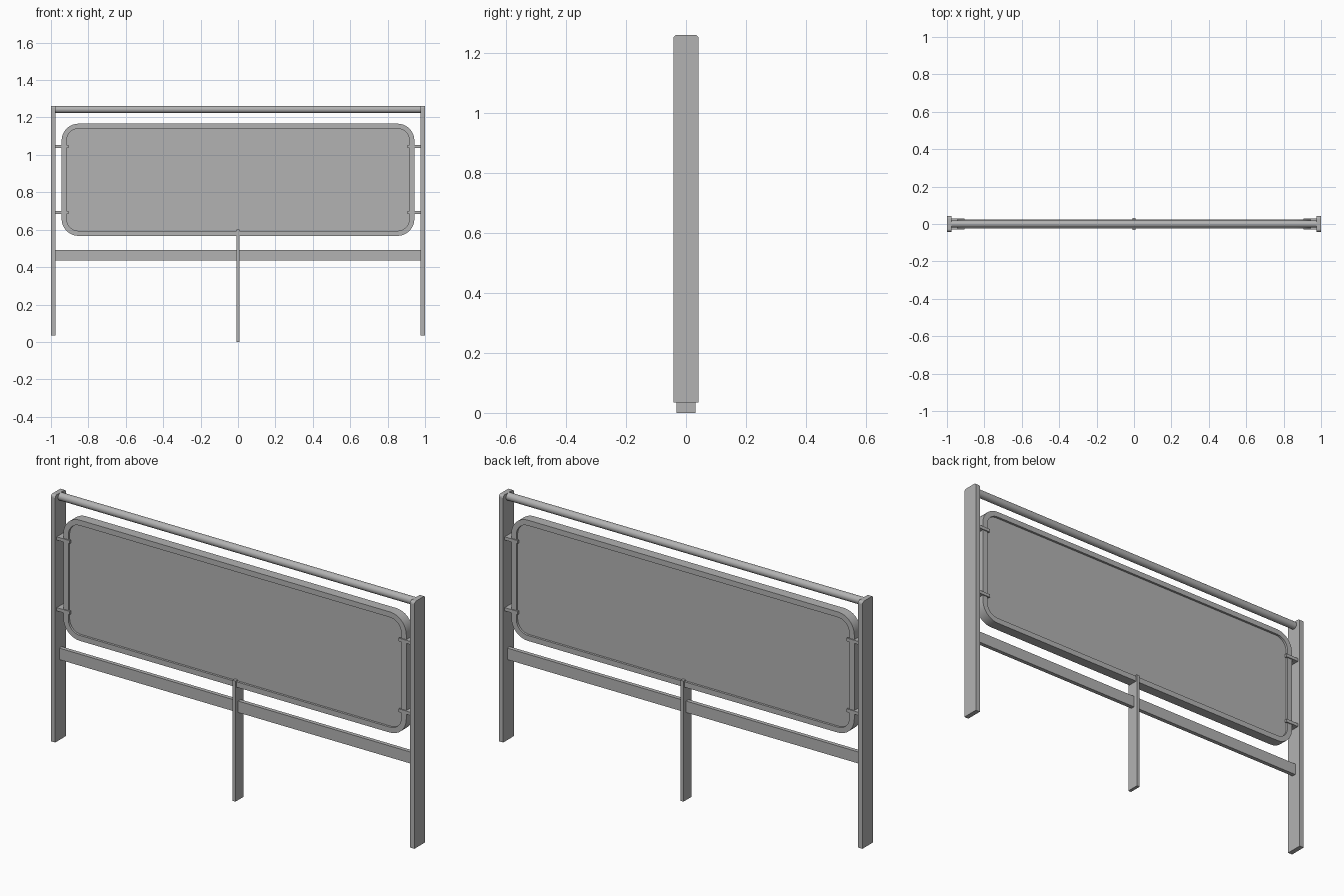
import bpy, bmesh
from math import pi, sin, cos
from mathutils import Matrix

cube = bpy.data.objects.get("Cube")
if cube:
    bpy.data.objects.remove(cube, do_unlink=True)

steel = bpy.data.materials.new("grey_steel")
steel.use_nodes = True
colour = (0.45, 0.45, 0.45, 1)
steel.diffuse_color = colour
steel.node_tree.nodes["Principled BSDF"].inputs["Base Color"].default_value = colour


def finish(name, bm):
    bmesh.ops.recalc_face_normals(bm, faces=bm.faces)
    mesh = bpy.data.meshes.new(name)
    bm.to_mesh(mesh)
    bm.free()
    mesh.materials.append(steel)
    ob = bpy.data.objects.new(name, mesh)
    bpy.context.collection.objects.link(ob)
    return ob


def smooth(ob):
    bpy.ops.object.select_all(action="DESELECT")
    ob.select_set(True)
    bpy.context.view_layer.objects.active = ob
    bpy.ops.object.shade_smooth_by_angle(angle=pi / 6)


def box(name, x, y, z):
    """Box from (min, max) ranges."""
    bm = bmesh.new()
    bmesh.ops.create_cube(bm, size=1)
    for v in bm.verts:
        v.co = [r[0] if c < 0 else r[1] for c, r in zip(v.co, (x, y, z))]
    return finish(name, bm)


def rounded_loop(bm, half_w, half_h, radius, y, zc, steps=8):
    """Rounded rectangle of vertices in the x-z plane."""
    verts = []
    for q, (sx, sz) in enumerate(((1, 1), (-1, 1), (-1, -1), (1, -1))):
        for i in range(steps + 1):
            a = (q + i / steps) * pi / 2
            verts.append(bm.verts.new((sx * (half_w - radius) + radius * cos(a), y,
                                       zc + sz * (half_h - radius) + radius * sin(a))))
    return verts


def bridge(bm, a, b):
    for i in range(len(a)):
        j = (i + 1) % len(a)
        bm.faces.new((a[i], a[j], b[j], b[i]))


# Rounded sign board: raised rim with a recessed sheet on both sides
bm = bmesh.new()
rim, sheet, mid = 0.025, 0.014, 0.867
outer = [rounded_loop(bm, 0.943, 0.3, 0.09, y, mid) for y in (-rim, rim)]
bridge(bm, *outer)
for side, edge in zip((-1, 1), outer):
    lip = rounded_loop(bm, 0.916, 0.273, 0.063, side * rim, mid)
    floor = rounded_loop(bm, 0.916, 0.273, 0.063, side * sheet, mid)
    bridge(bm, edge, lip)
    bridge(bm, lip, floor)
    bm.faces.new(floor)
smooth(finish("sign_board", bm))

# Side posts with softened top corners, and board clips
for side, label in ((1, "left"), (-1, "right")):
    def span(a, b):
        return sorted((side * a, side * b))

    post = box(label + "_post", span(0.976, 1), (-0.042, 0.042), (0.035, 1.262))
    bm = bmesh.new()
    bm.from_mesh(post.data)
    top = [e for e in bm.edges if all(v.co.z > 1 for v in e.verts)
           and abs(e.verts[0].co.y - e.verts[1].co.y) < 0.001]
    bmesh.ops.bevel(bm, geom=top, offset=0.012, segments=3, profile=0.5, affect="EDGES")
    bm.to_mesh(post.data)
    bm.free()

    for level, z in (("upper", 1.045), ("lower", 0.693)):
        height = (z - 0.008, z + 0.008)
        name = label + "_" + level + "_clip"
        box(name + "_base", span(0.943, 0.977), (-0.03, 0.03), height)
        for face, y in (("front", (-0.03, -0.02)), ("back", (0.02, 0.03))):
            box(name + "_" + face + "_prong", span(0.905, 0.944), y, height)

# Round top rail
bm = bmesh.new()
bmesh.ops.create_cone(bm, cap_ends=True, segments=32, radius1=0.019, radius2=0.019, depth=1.954,
                      matrix=Matrix.Translation((0, 0, 1.243)) @ Matrix.Rotation(pi / 2, 4, "Y"))
smooth(finish("top_rail", bm))

# Flat lower rail and middle leg
box("lower_rail", (-0.977, 0.977), (-0.01, 0.01), (0.435, 0.492))
box("middle_leg", (-0.008, 0.008), (-0.032, 0.032), (0, 0.6))
